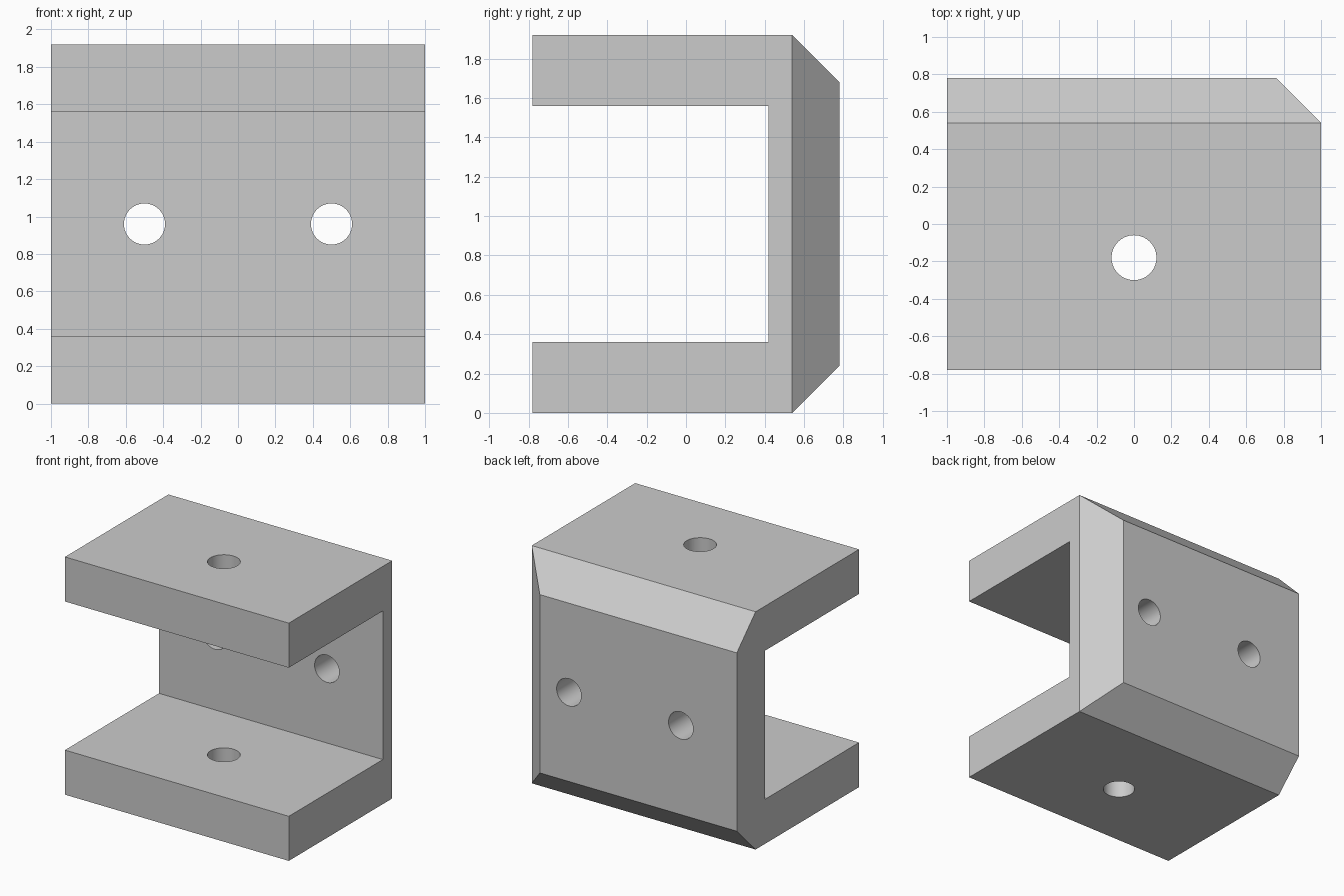
import bpy
import bmesh
import math
from mathutils import Vector

default = bpy.data.objects.get("Cube")
if default:
    bpy.data.objects.remove(default, do_unlink=True)

HEIGHT, HALF_WIDTH, HALF_DEPTH = 1.92, 1.0, 0.78
WALL, CHAMFER, SLOT_BACK = 0.36, 0.24, 0.42

grey = bpy.data.materials.new("light_grey")
grey.use_nodes = True
grey.diffuse_color = (0.6, 0.6, 0.6, 1)
grey.node_tree.nodes["Principled BSDF"].inputs["Base Color"].default_value = grey.diffuse_color

# C-shaped side profile, mirrored about mid height
mid = HEIGHT / 2
lower = [(SLOT_BACK, WALL), (-HALF_DEPTH, WALL), (-HALF_DEPTH, 0),
         (HALF_DEPTH - CHAMFER, 0), (HALF_DEPTH, CHAMFER)]
profile = lower + [(y, 2 * mid - z) for y, z in reversed(lower)]

# Extrude the profile across the width
bm = bmesh.new()
face = bm.faces.new([bm.verts.new((-HALF_WIDTH, y, z)) for y, z in profile])
extruded = bmesh.ops.extrude_face_region(bm, geom=[face])
bmesh.ops.translate(bm, vec=(2 * HALF_WIDTH, 0, 0),
                    verts=[g for g in extruded["geom"] if isinstance(g, bmesh.types.BMVert)])

# Slice the back left corner at 45 degrees and cap it
cut = bmesh.ops.bisect_plane(bm, geom=bm.verts[:] + bm.edges[:] + bm.faces[:], dist=1e-5,
                             plane_co=(HALF_WIDTH, HALF_DEPTH - CHAMFER, 0),
                             plane_no=Vector((1, 1, 0)).normalized(), clear_outer=True)
bmesh.ops.holes_fill(bm, edges=[e for e in bm.edges if e.is_boundary], sides=0)
bmesh.ops.recalc_face_normals(bm, faces=bm.faces[:])
mesh = bpy.data.meshes.new("channel_bracket")
bm.to_mesh(mesh)
bm.free()
bracket = bpy.data.objects.new("channel_bracket", mesh)
bpy.context.collection.objects.link(bracket)
mesh.materials.append(grey)


def drill(name, location, radius, length, tilt=0):
    """Bore a round hole through the bracket."""
    bpy.ops.mesh.primitive_cylinder_add(vertices=64, radius=radius, depth=length,
                                        location=location, rotation=(tilt, 0, 0))
    cutter = bpy.context.object
    cutter.name = name
    cutter.hide_render = True
    cutter.data.materials.append(grey)
    bore = bracket.modifiers.new(name, "BOOLEAN")
    bore.operation = "DIFFERENCE"
    bore.solver = "EXACT"
    bore.object = cutter
    bpy.context.view_layer.objects.active = bracket
    bpy.ops.object.modifier_apply(modifier=name)
    bpy.data.objects.remove(cutter, do_unlink=True)


# Vertical pin hole through both flanges, two bolt holes through the web
drill("pin_hole", (0, -0.18, mid), 0.12, HEIGHT + 1)
for side, x in (("left", 0.5), ("right", -0.5)):
    drill(side + "_bolt_hole", (x, 0.6, mid), 0.11, 1, math.pi / 2)

# Smooth bores, crisp edges
bpy.ops.object.select_all(action="DESELECT")
bracket.select_set(True)
bpy.context.view_layer.objects.active = bracket
bpy.ops.object.shade_smooth_by_angle(angle=math.radians(30))
